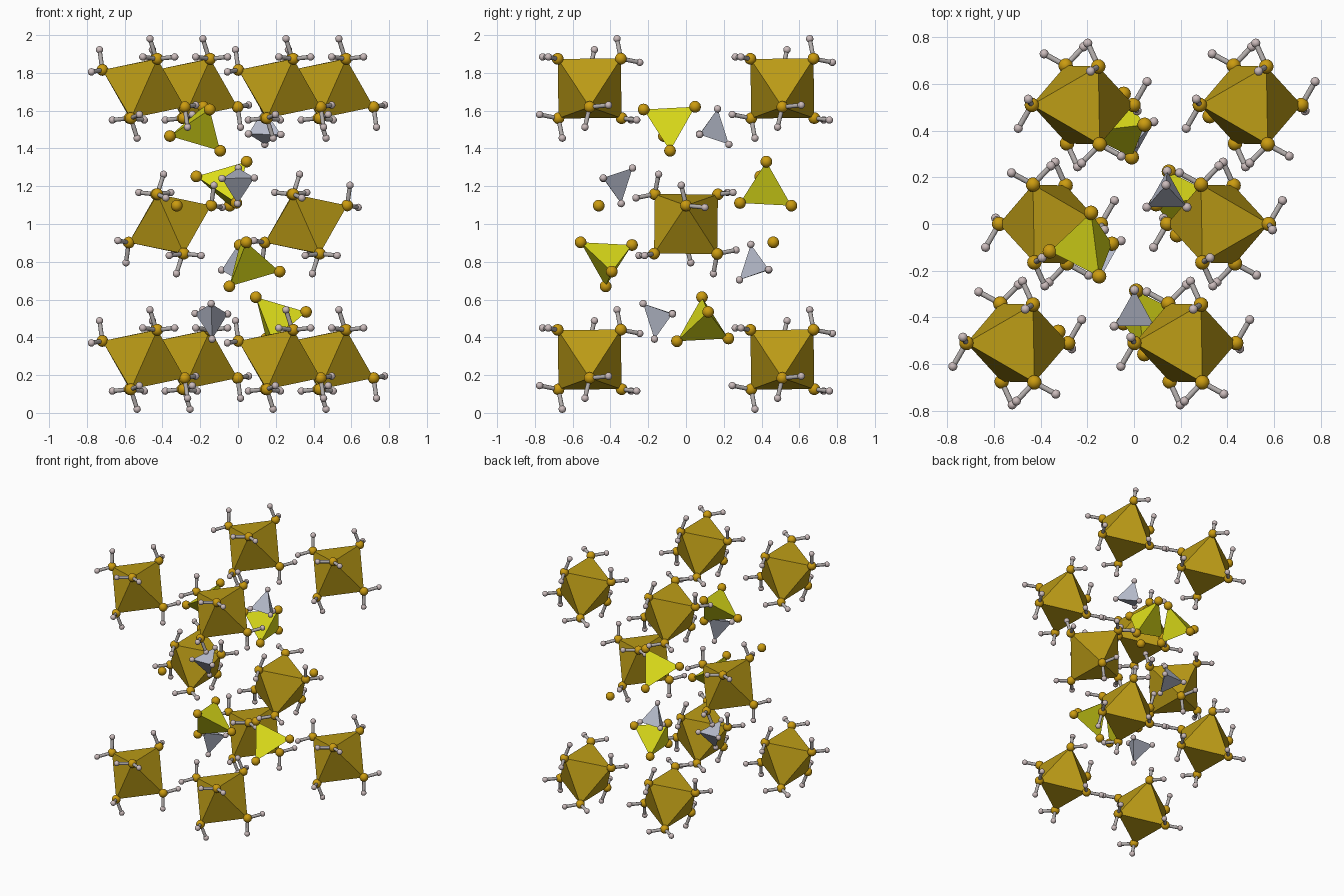
import bpy, bmesh
from mathutils import Vector as V, Matrix

if "Cube" in bpy.data.objects:
    bpy.data.objects.remove(bpy.data.objects["Cube"])

# Cell edges and centre of the lattice
A, B, C = V((-0.28, -1.02, 0)), V((0, 0, 1.435)), V((0.72, 0, 0))
MID = V((0, 0, 1))


def material(name, rgb):
    m = bpy.data.materials.new(name)
    m.diffuse_color = (*rgb, 1)
    m.use_nodes = True
    m.node_tree.nodes["Principled BSDF"].inputs["Base Color"].default_value = m.diffuse_color
    return m


GOLD = material("gold_face", (0.50, 0.33, 0.008))
YELLOW = material("yellow_face", (0.72, 0.72, 0.01))
GREY = material("grey_face", (0.47, 0.50, 0.60))
ORANGE = material("orange_ball", (0.60, 0.33, 0.005))
PINK = material("pink_ball", (0.60, 0.50, 0.50))
STICK = material("stick_grey", (0.45, 0.42, 0.41))


def finish(bm, name, mat, smooth):
    me = bpy.data.meshes.new(name)
    bmesh.ops.recalc_face_normals(bm, faces=bm.faces[:])
    for f in bm.faces:
        f.smooth = smooth
    bm.to_mesh(me)
    bm.free()
    me.materials.append(mat)
    ob = bpy.data.objects.new(name, me)
    bpy.context.collection.objects.link(ob)


def solid(name, pts, mat):
    bm = bmesh.new()
    for p in pts:
        bm.verts.new(p)
    bmesh.ops.convex_hull(bm, input=bm.verts[:])
    finish(bm, name, mat, False)


def balls(name, pts, r, mat):
    bm = bmesh.new()
    for p in pts:
        bmesh.ops.create_uvsphere(bm, u_segments=16, v_segments=10, radius=r,
                                  matrix=Matrix.Translation(p))
    finish(bm, name, mat, True)


def sticks(name, pairs, r, mat):
    bm = bmesh.new()
    for p, q in pairs:
        d = q - p
        rot = d.to_track_quat('Z', 'Y').to_matrix().to_4x4()
        bmesh.ops.create_cone(bm, cap_ends=False, segments=12, radius1=r, radius2=r,
                              depth=d.length, matrix=Matrix.Translation((p + q) / 2) @ rot)
    finish(bm, name, mat, True)


# Octahedron corners, each with the two arms that leave it
CORNERS = [
    ((0.073, -0.169, 0.157), (0.092, -0.05, 0.01), (-0.077, -0.08, 0.01)),
    ((0.067, 0.165, 0.158), (-0.033, -0.02, 0.105), (-0.045, 0.10, -0.02)),
    ((0.218, 0.0, -0.098), (0.015, -0.025, -0.107), (0.058, 0.10, 0.01)),
]


def octahedron(name, centre, flip):
    tips, ends, pairs = [], [], []
    for corner, *arms in CORNERS:
        for s in (1, -1):
            scale = V((s, s, s * flip))
            o = centre + V(corner) * scale
            tips.append(o)
            for arm in arms:
                e = o + V(arm) * scale
                ends.append(e)
                pairs.append((o, e))
    solid(name, tips, GOLD)
    balls(name + "_corner_balls", tips, 0.031, ORANGE)
    balls(name + "_arm_balls", ends, 0.0195, PINK)
    sticks(name + "_arms", pairs, 0.0115, STICK)


# Eight corner octahedra and two mirrored ones at the face centres
n = 0
for c in (-0.5, 0.5):
    for b in (-0.5, 0.5):
        for a in (-0.5, 0.5):
            n += 1
            octahedron(f"octahedron_{n}", MID + a * A + b * B + c * C, 1)
    n += 1
    octahedron(f"octahedron_{n}", MID + c * C, -1)


def cell(f):
    return (f[0] - .5) * A + (f[1] - .5) * B + (f[2] - .5) * C


def copies(pts):
    """Four symmetric copies: original, screw turn, and both inverted."""
    shift = (B - A) / 2
    turned = [V((-p.x, -p.y, p.z)) + shift for p in pts]
    for group in (pts, turned):
        for s in (1, -1):
            yield [MID + s * p for p in group]


# Yellow tetrahedra with orange corner balls
yellow = [cell(f) for f in ((.417, .23, .599), (.547, .0675, .774),
                            (.28, .0776, .622), (.385, .1756, .956))]
for i, pts in enumerate(copies(yellow), 1):
    solid(f"yellow_tetrahedron_{i}", pts, YELLOW)
    balls(f"yellow_tetrahedron_{i}_balls", pts, 0.031, ORANGE)

# Grey tetrahedra with small corner balls
hub = V((0.003, 0.373, -0.216))
grey = [hub - V(d) for d in ((.005, .09, .08), (0, .03, -.108),
                             (.09, -.065, .028), (-.082, -.065, .025))]
for i, pts in enumerate(copies(grey), 1):
    solid(f"grey_tetrahedron_{i}", pts, GREY)
    balls(f"grey_tetrahedron_{i}_balls", pts, 0.0195, PINK)

# Two loose orange balls
loose = cell((.953, .5675, .226))
balls("loose_balls", [MID + loose, MID - loose], 0.031, ORANGE)
